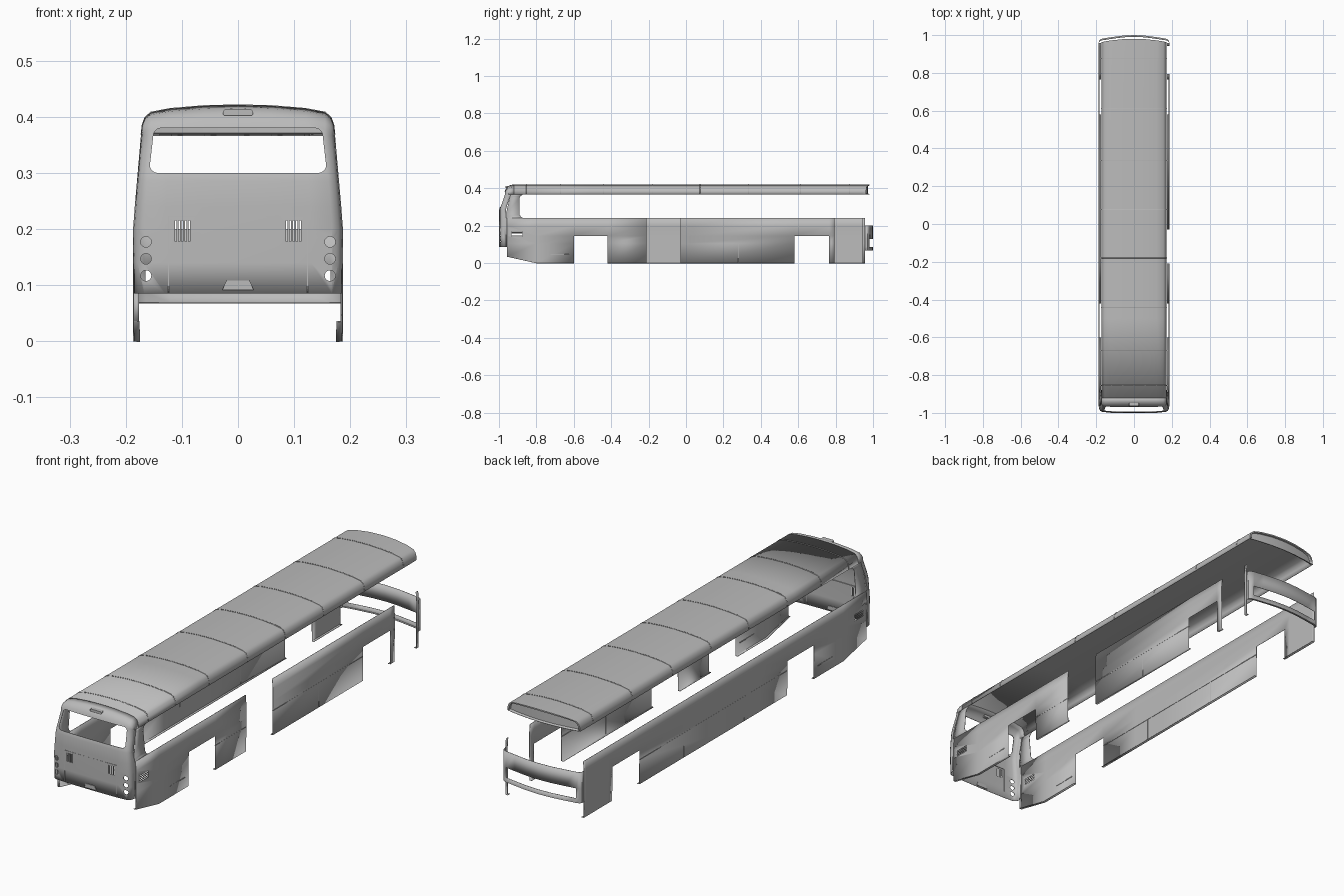
import bpy, bmesh, math

if "Cube" in bpy.data.objects:
    bpy.data.objects.remove(bpy.data.objects["Cube"])

body = bpy.data.materials.new("body_grey")
body.diffuse_color = (0.5, 0.5, 0.5, 1)
body.use_nodes = True
body.node_tree.nodes["Principled BSDF"].inputs["Base Color"].default_value = body.diffuse_color


def lerp(table, t):
    for (a, va), (b, vb) in zip(table, table[1:]):
        if t <= b:
            return va + (vb - va) * (t - a) / (b - a)
    return table[-1][1]


def finish(name, bm, sheet=True, smooth=True):
    bmesh.ops.remove_doubles(bm, verts=bm.verts, dist=1e-5)
    bmesh.ops.recalc_face_normals(bm, faces=bm.faces)
    me = bpy.data.meshes.new(name)
    bm.to_mesh(me)
    bm.free()
    ob = bpy.data.objects.new(name, me)
    bpy.context.collection.objects.link(ob)
    me.materials.append(body)
    if smooth:
        bpy.ops.object.select_all(action='DESELECT')
        ob.select_set(True)
        bpy.context.view_layer.objects.active = ob
        bpy.ops.object.shade_smooth_by_angle(angle=math.radians(35))
    if sheet:
        m = ob.modifiers.new("sheet", 'SOLIDIFY')
        m.thickness, m.offset = 0.002, 0
    return ob


def loft(bm, rows):
    vs = [[bm.verts.new(p) for p in r] for r in rows]
    for a, b in zip(vs, vs[1:]):
        for i in range(len(a) - 1):
            bm.faces.new((a[i], a[i + 1], b[i + 1], b[i]))


def prism(bm, pts, y0, y1):
    """Extrude an x-z outline along y."""
    a = [bm.verts.new((x, y0, z)) for x, z in pts]
    b = [bm.verts.new((x, y1, z)) for x, z in pts]
    bm.faces.new(a)
    bm.faces.new(b[::-1])
    for i in range(len(a)):
        j = (i + 1) % len(a)
        bm.faces.new((a[i], b[i], b[j], a[j]))


def box(bm, x0, x1, y0, y1, z0, z1):
    prism(bm, [(x0, z0), (x1, z0), (x1, z1), (x0, z1)], y0, y1)


def rounded(xb, xt, z0, z1, r, n=5):
    """Rounded trapezoid outline, half width xb at bottom and xt at top."""
    pts = []
    for cx, cz, a0 in ((xb - r, z0 + r, -90), (xt - r, z1 - r, 0),
                       (-xt + r, z1 - r, 90), (-xb + r, z0 + r, 180)):
        for i in range(n + 1):
            a = math.radians(a0 + 90 * i / n)
            pts.append((cx + r * math.cos(a), cz + r * math.sin(a)))
    return pts


def cut(ob, cutter):
    cutter.hide_render = True
    cutter.hide_viewport = True
    m = ob.modifiers.new("cut", 'BOOLEAN')
    m.object, m.solver = cutter, 'EXACT'


def both(half):
    """Mirror a half profile that ends on the centre line."""
    return half + [(-x, *r) for x, *r in half[-2::-1]]


EDGE = 0.367
WIDTH = [(0, .185), (.2, .186), (.24, .183), (EDGE, .172), (.5, .17)]
REAR = [(.08, -.997), (.2, -.999), (.285, -.998), (.305, -.993), (EDGE, -.972)]
# fraction of half width, corner set-back, roof height
PROFILE = both([(1, .035, EDGE), (.988, .02, .385), (.96, .011, .398), (.90, .005, .407),
                (.7, .002, .4135), (.35, .0005, .4185), (0, 0, .42)])

# Rear end, carried over a rounded dome into the roof
bm = bmesh.new()
rows = []
for z in (.085, .14, .2, .24, .285, .295, .305, .335, EDGE):
    w, r = lerp(WIDTH, z), lerp(REAR, z)
    rows.append([(f * w, r + o, z) for f, o, _ in PROFILE])
for k, y in ((.25, -.969), (.5, -.964), (.72, -.956), (.9, -.944), (1, -.92)):
    rows.append([(f * .172, y + o * (1 - k), EDGE + (h - EDGE) * k) for f, o, h in PROFILE])
loft(bm, rows)
SIDE = [(.085, -.957), (.2, -.957), (.24, -.957), (.2401, -.87), (.247, -.882), (.26, -.89),
        (.35, -.89), (.36, -.883), (EDGE, -.87)]
for s in (1, -1):
    loft(bm, [[(s * lerp(WIDTH, z), lerp(REAR, z) + .035, z), (s * lerp(WIDTH, z), y, z)]
              for z, y in SIDE])
rear = finish("rear_end", bm)

# Openings in the rear end: window, louvres and lamp holes
bm = bmesh.new()
prism(bm, rounded(.157, .151, .3, .38, .014), -1.1, -.935)
for s in (1, -1):
    for i in range(5):
        x = s * (.087 + i * .006)
        box(bm, x - .0014, x + .0014, -1.1, -.95, .178, .215)
    for z in (.117, .147, .177):
        prism(bm, [(s * .164 + .0095 * math.cos(t * math.pi / 10),
                    z + .0095 * math.sin(t * math.pi / 10)) for t in range(20)], -1.1, -.96)
cut(rear, finish("rear_cutter", bm, False, False))

# Long roof with a curved front edge and a recessed front panel
bm = bmesh.new()
rows = [[(f * .172, y, h) for f, _, h in PROFILE] for y in (-.92, -.5, 0, .5, .93)]
rows.append([(f * .172, .98 - .018 * f * f, h) for f, _, h in PROFILE])
rows.append([(f * .165, .98 - .018 * f * f, EDGE + .005 + (h - EDGE) * .82) for f, _, h in PROFILE])
rows.append([(f * .163, .972 - .018 * f * f, EDGE + .005 + (h - EDGE) * .8) for f, _, h in PROFILE])
rows.append([(f * .163, .972 - .018 * f * f, EDGE + .005) for f, _, h in PROFILE])
rows.append([(f * .172, .98 - .018 * f * f, EDGE) for f, _, h in PROFILE])
loft(bm, rows)
finish("roof", bm)

# Seam beads across the roof
bm = bmesh.new()
for y in (-.855, -.67, -.44, -.18, .075, .335, .61, .875):
    loft(bm, [[(f * .1725, y + d, h + .0012) for f, _, h in PROFILE] for d in (-.0015, .0015)])
finish("roof_seams", bm)

# Side walls with wheel openings; the right side also has two doorways
YS = (-.957, -.8, -.6, -.42, -.21, -.03, .58, .765, .795, .943, .957)
ZS = (0, .105, .145, .2, .24)


def wall_point(s, y, z):
    if z == 0 and y < -.8:
        z = .035 * (-.8 - y) / .157
    return (s * lerp(WIDTH, z), y, z)


for s, name in ((1, "right_wall"), (-1, "left_wall")):
    bm = bmesh.new()
    for y0, y1 in zip(YS, YS[1:]):
        arch = y0 in (-.6, .58)
        if s > 0 and y0 in (-.21, .795):
            continue
        for z0, z1 in zip(ZS, ZS[1:]):
            if arch and z1 <= .145:
                continue
            loft(bm, [[wall_point(s, y, z) for y in (y0, y1)] for z in (z0, z1)])
            if z0 == 0:  # folded bottom lip
                pts = [wall_point(s, y, 0) for y in (y0, y1)]
                loft(bm, [pts, [(x - s * .01, y, z) for x, y, z in pts]])
    # folded rear edge
    loft(bm, [[(s * x, -.957, z) for x in (.185, .176)] for z in (.035, .085)])
    wall = finish(name, bm)
    bm = bmesh.new()
    for i in range(4):  # side air slots
        z = .143 + i * .0075
        box(bm, min(s * .15, s * .2), max(s * .15, s * .2), -.933, -.873, z, z + .004)
    cut(wall, finish(name + "_cutter", bm, False, False))

    # Panel joints on the wall
    bm = bmesh.new()
    x0, x1 = sorted((s * .183, s * .187))
    spans = ((-.42, -.21), (-.03, .58)) if s > 0 else ((-.42, .58),)
    for a, b in spans:
        box(bm, x0, x1, a, b, .104, .106)
    for y in ((.28,) if s > 0 else (-.13, .28)):
        box(bm, x0, x1, y - .001, y + .001, 0, .105)
    box(bm, x0, x1, -.725, -.625, .045, .048)
    finish(name + "_joints", bm, False, False)

# Front fascia: upper band, lower rail and end pieces around a wide opening
bm = bmesh.new()
PLAN = both([(.186, .957), (.185, .97), (.178, .977), (.165, .981), (.12, .988),
             (.06, .996), (0, .999)])
for z0, z1 in ((.068, .087), (.13, .2)):
    loft(bm, [[(x, y, z) for x, y in PLAN] for z in (z0, z1)])
for pts in (PLAN[:4], PLAN[-4:]):
    loft(bm, [[(x, y, z) for x, y in pts] for z in (.087, .13)])
loft(bm, [[(x, y - d, .068) for x, y in PLAN] for d in (0, .008)])
finish("front_fascia", bm)

# Engine hatch outline, plate lamp and upper marker lamp on the rear
bm = bmesh.new()
for s in (1, -1):
    box(bm, s * .124 - .0008, s * .124 + .0008, -.999, -.994, .086, .223)
box(bm, -.124, .124, -1, -.994, .222, .2236)
finish("hatch_outline", bm, False, False)
bm = bmesh.new()
prism(bm, [(-.028, .091), (.028, .091), (.021, .108), (-.021, .108)], -1.001, -.994)
finish("plate_lamp", bm, False, False)
bm = bmesh.new()
prism(bm, rounded(.027, .027, .402, .413, .005), -.964, -.945)
finish("marker_lamp", bm, False, False)
